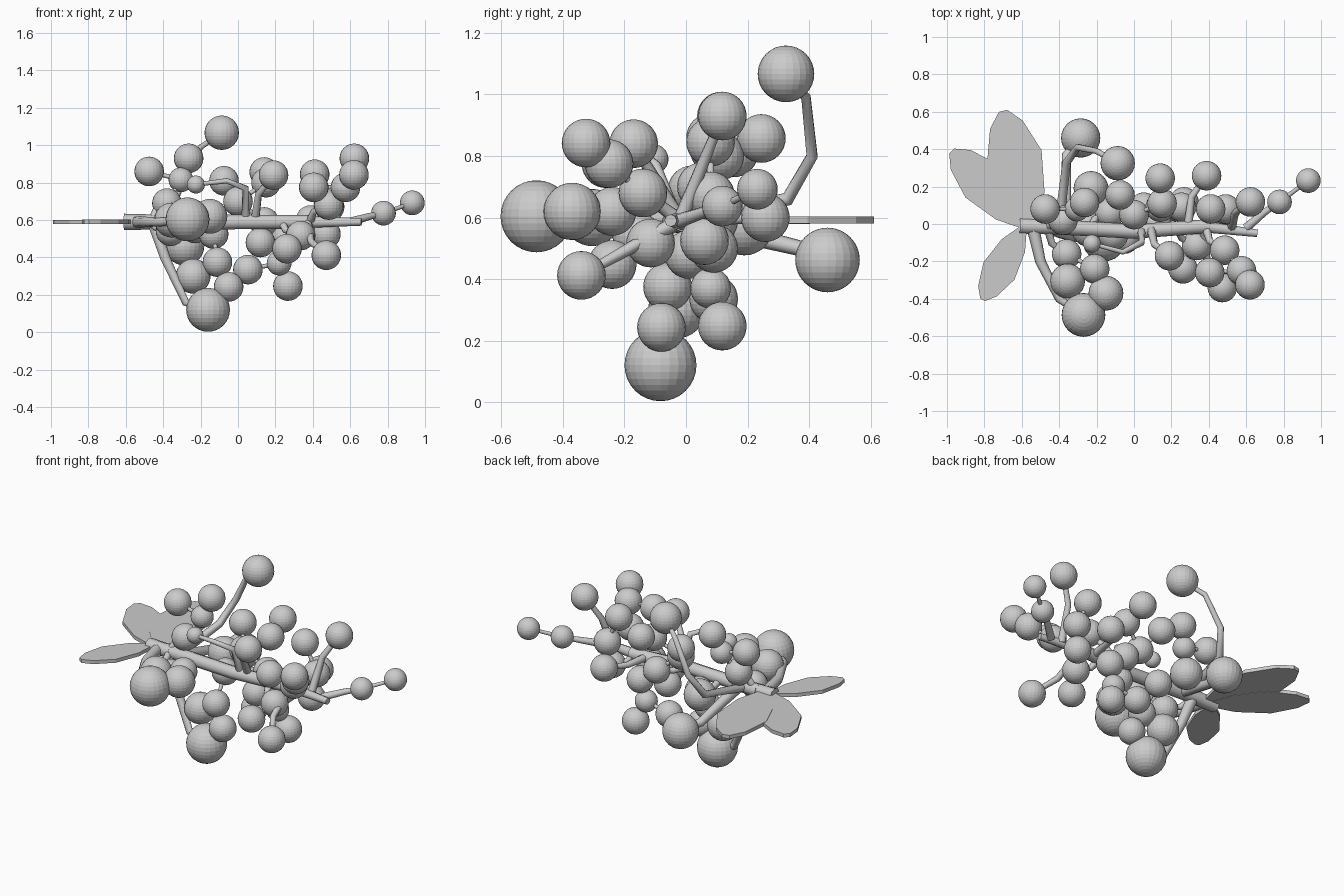
import bpy, bmesh
from math import hypot
from mathutils import Vector

if "Cube" in bpy.data.objects:
    bpy.data.objects.remove(bpy.data.objects["Cube"])

AXIS_Y, AXIS_Z = -.02, .59

# Shared faceted berry mesh
berry_mesh = bpy.data.meshes.new("berry")
bm = bmesh.new()
bmesh.ops.create_uvsphere(bm, u_segments=24, v_segments=16, radius=1)
bm.to_mesh(berry_mesh)
bm.free()


def berry(p, r):
    ob = bpy.data.objects.new("berry", berry_mesh)
    ob.location = p
    ob.scale = (r, r, r)
    bpy.context.collection.objects.link(ob)


def stem(name, pts, r0, r1):
    """Tapered eight-sided tube through the points."""
    cu = bpy.data.curves.new(name, 'CURVE')
    cu.dimensions = '3D'
    cu.bevel_depth = 1
    cu.bevel_resolution = 2
    cu.use_fill_caps = True
    sp = cu.splines.new('POLY')
    sp.points.add(len(pts) - 1)
    for i, p in enumerate(pts):
        sp.points[i].co = (*p, 1)
        sp.points[i].radius = r0 + (r1 - r0) * i / (len(pts) - 1)
    ob = bpy.data.objects.new(name, cu)
    bpy.context.collection.objects.link(ob)
    bpy.ops.object.select_all(action='DESELECT')
    ob.select_set(True)
    bpy.context.view_layer.objects.active = ob
    bpy.ops.object.convert(target='MESH')


def leaf_lobe(name, base, tip, half_width, z):
    """Thin faceted plate, mirrored about the line from base to tip."""
    base, tip = Vector(base), Vector(tip)
    along = tip - base
    side = Vector((-along.y, along.x)).normalized() * half_width
    profile = [(0, .2), (.25, .75), (.6, 1), (.88, .6), (1, .15)]
    outline = [base + along * t - side * w for t, w in profile]
    outline += [base + along * t + side * w for t, w in reversed(profile)]
    bm = bmesh.new()
    face = bm.faces.new([bm.verts.new((p.x, p.y, z)) for p in outline])
    ext = bmesh.ops.extrude_face_region(bm, geom=[face])
    for v in ext["geom"]:
        if isinstance(v, bmesh.types.BMVert):
            v.co.z += .022
    bmesh.ops.recalc_face_normals(bm, faces=bm.faces)
    me = bpy.data.meshes.new(name)
    bm.to_mesh(me)
    bm.free()
    bpy.context.collection.objects.link(bpy.data.objects.new(name, me))


# Main stem
stem("cut_end", [(-.61, -.01, .59), (-.45, -.015, .59)], .044, .04)
stem("main_stem", [(-.5, -.01, .59), (0, -.04, .59), (.39, -.012, .59)], .041, .037)
stem("stem_tip", [(.36, -.012, .59), (.66, -.05, .59)], .032, .02)

# Long curved branches that end in a big berry
for path, r, size in [
    ([(-.54, -.02, .59), (-.5, -.2, .59), (-.4, -.4, .59), (-.27, -.486, .604)], .034, .117),
    ([(-.45, -.02, .58), (-.39, -.05, .4), (-.28, -.08, .16), (-.16, -.083, .12)], .034, .117),
    ([(-.37, 0, .59), (-.36, .37, .5), (-.285, .46, .462)], .034, .105),
    ([(-.4, 0, .59), (-.36, .33, .66), (-.3, .41, .8), (-.2, .39, .99),
      (-.087, .325, 1.067)], .026, .092),
]:
    stem("long_branch", path, r, r * .5)
    berry(path[-1], size)

# Thin sideways twig with a small berry
stem("twig", [(.04, -.03, .59), (.04, -.1, .77), (-.06, -.15, .81),
              (-.225, -.105, .79)], .022, .011)
berry((-.225, -.105, .79), .048)

# Remaining berries, grouped by radius
groups = {
    .093: [(-.15, -.37, .62), (-.355, -.305, .6), (-.24, -.03, .3), (-.23, .19, .57)],
    .079: [(-.475, .08, .86), (-.264, .115, .93), (-.38, .02, .69), (-.36, -.16, .54),
           (-.21, -.24, .62),
           (-.075, .155, .81), (0, .05, .7), (.14, .245, .857), (.19, -.17, .84),
           (-.05, -.08, .243), (-.11, -.06, .375), (.053, .09, .335), (-.13, .06, .525),
           (.12, .01, .48), (.267, .118, .247), (.254, .09, .5), (.14, .09, .59),
           (.15, .11, .8),
           (.388, .258, .6), (.41, .08, .845), (.49, .08, .67), (.405, -.26, .775),
           (.485, -.14, .68), (.575, -.25, .775), (.62, -.325, .842), (.335, -.115, .517),
           (.262, -.24, .447), (.472, -.34, .412), (.47, .06, .525), (.622, .118, .93)],
    .066: [(.22, .08, .37), (-.305, .08, .815), (.778, .118, .637), (.932, .232, .692)],
}


def off_axis(p):
    return hypot(p.y - AXIS_Y, p.z - AXIS_Z)


berries = sorted(((Vector(p), r) for r, ps in groups.items() for p in ps),
                 key=lambda b: off_axis(b[0]))
placed = []
for p, r in berries:
    berry(p, r)
    # Hang from a close inner berry, otherwise grow a bent branch from the stem
    near = min(placed, key=lambda q: (q - p).length, default=None)
    if near is not None and (near - p).length < .2:
        stem("stalk", [near, p], .013, .01)
    else:
        x0 = min(max(p.x - .1, -.46), .6)
        root = Vector((x0, AXIS_Y, AXIS_Z))
        bend = root.lerp(p, .6)
        bend.x = x0 + .02 + max(0, p.x - .7)
        stem("branch", [root, bend, p], .024, .014)
    placed.append(p)

# Leaves at the cut end
leaf_lobe("large_leaf_inner", (-.55, -.01), (-.70, .605), .15, .581)
leaf_lobe("large_leaf_outer", (-.57, -.01), (-.975, .39), .125, .579)
leaf_lobe("small_leaf", (-.59, -.02), (-.81, -.405), .095, .58)
